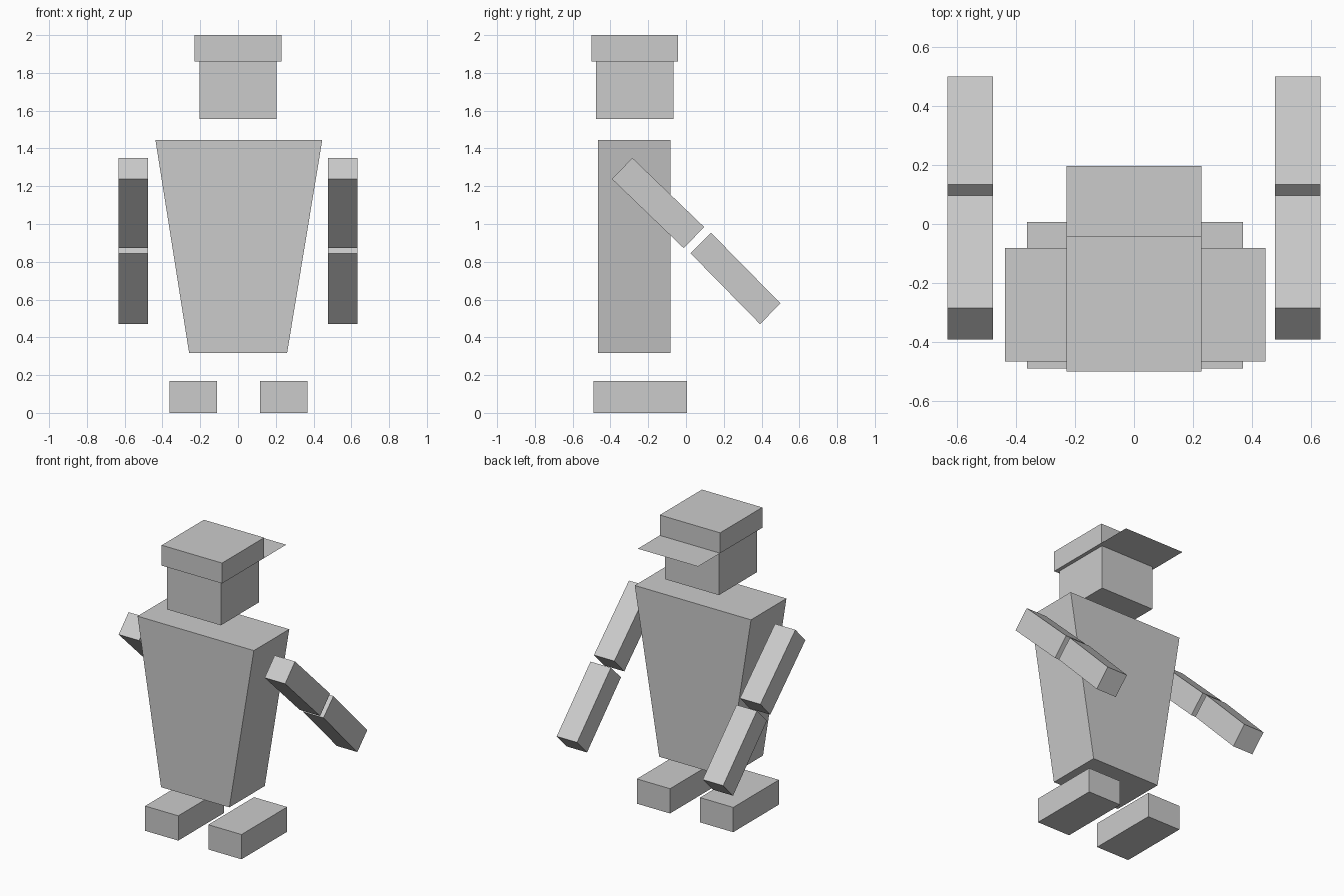
import bpy
import bmesh

if "Cube" in bpy.data.objects:
    bpy.data.objects.remove(bpy.data.objects["Cube"])


def prism(name, profile, axis, lo, hi):
    """Extrude a closed 2D profile along an axis ('X': yz profile, 'Y': xz profile)."""
    def point(p, t):
        return (t, p[0], p[1]) if axis == 'X' else (p[0], t, p[1])
    bm = bmesh.new()
    near = [bm.verts.new(point(p, lo)) for p in profile]
    far = [bm.verts.new(point(p, hi)) for p in profile]
    n = len(profile)
    bm.faces.new(near)
    bm.faces.new(far[::-1])
    for i in range(n):
        j = (i + 1) % n
        bm.faces.new((near[i], far[i], far[j], near[j]))
    bmesh.ops.recalc_face_normals(bm, faces=bm.faces)
    return finish(name, bm)


def finish(name, bm):
    mesh = bpy.data.meshes.new(name)
    bm.to_mesh(mesh)
    bm.free()
    obj = bpy.data.objects.new(name, mesh)
    bpy.context.collection.objects.link(obj)
    return obj


def box(name, x, y, z):
    return prism(name, [(x[0], z[0]), (x[1], z[0]), (x[1], z[1]), (x[0], z[1])],
                 'Y', y[0], y[1])


# Head and cap
box("head", (-0.204, 0.204), (-0.477, -0.066), (1.557, 1.86))
box("cap", (-0.229, 0.229), (-0.5, -0.043), (1.86, 2.0))

# Flat brim: a single sheet level with the underside of the cap
bm = bmesh.new()
bm.faces.new([bm.verts.new(c) for c in (
    (-0.229, -0.043, 1.86), (0.229, -0.043, 1.86),
    (0.229, 0.196, 1.86), (-0.229, 0.196, 1.86))])
finish("cap_brim", bm)

# Tapered torso
prism("torso", [(-0.259, 0.318), (0.26, 0.318), (0.446, 1.444), (-0.437, 1.444)],
      'Y', -0.465, -0.081)

# Arms and feet on both sides
upper_arm = [(-0.284, 1.350), (-0.392, 1.238), (-0.012, 0.872), (0.096, 0.984)]
lower_arm = [(0.133, 0.953), (0.024, 0.845), (0.392, 0.470), (0.5, 0.580)]
for side, s in (("left", -1), ("right", 1)):
    prism(side + "_upper_arm", upper_arm, 'X', *sorted((s * 0.477, s * 0.632)))
    prism(side + "_lower_arm", lower_arm, 'X', *sorted((s * 0.477, s * 0.632)))
    foot_x = sorted((0.003 + s * 0.114, 0.003 + s * 0.366))
    box(side + "_foot", foot_x, (-0.489, 0.006), (0.0, 0.17))
